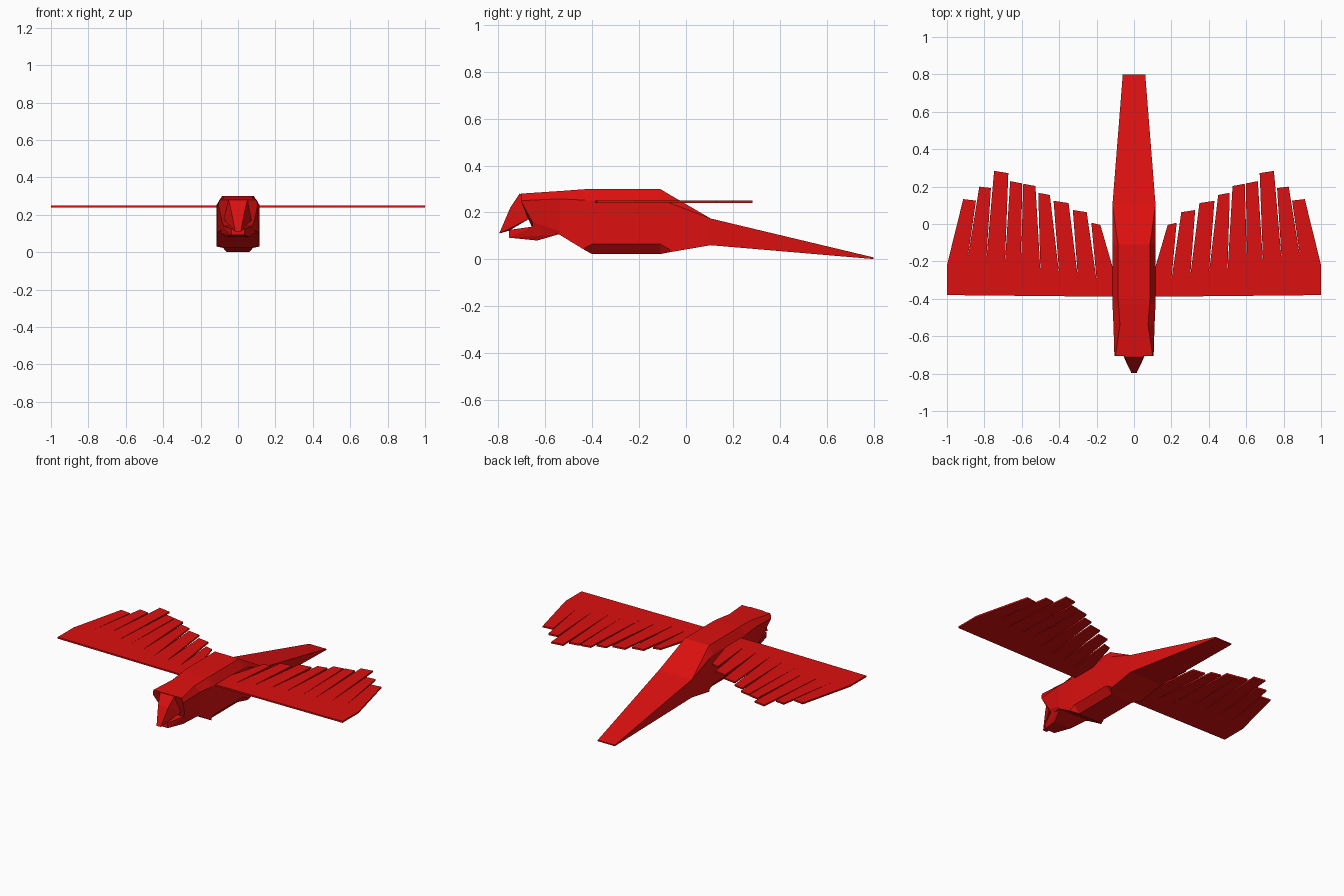
import bpy, bmesh

cube = bpy.data.objects.get("Cube")
if cube:
    bpy.data.objects.remove(cube)

red = bpy.data.materials.new("red")
red.use_nodes = True
red.diffuse_color = (0.72, 0.005, 0.005, 1)
red.node_tree.nodes["Principled BSDF"].inputs["Base Color"].default_value = red.diffuse_color


def finish(bm, name):
    bmesh.ops.remove_doubles(bm, verts=bm.verts, dist=0.0005)
    bmesh.ops.recalc_face_normals(bm, faces=bm.faces)
    mesh = bpy.data.meshes.new(name)
    bm.to_mesh(mesh)
    bm.free()
    mesh.materials.append(red)
    obj = bpy.data.objects.new(name, mesh)
    bpy.context.collection.objects.link(obj)
    return obj


def hull(name, points):
    """Convex solid from (half width, y, z) points mirrored in x."""
    bm = bmesh.new()
    for x, y, z in points:
        for side in (-1, 1):
            bm.verts.new((side * x, y, z))
    bmesh.ops.convex_hull(bm, input=bm.verts)
    return finish(bm, name)


def loft(name, stations):
    """Skin of mirrored cross-sections; a station is top y, bottom y, then (half width, z) pairs."""
    bm = bmesh.new()
    rings = []
    for y_top, y_low, *pairs in stations:
        right = [(x, y_top if i < 2 else y_low, z) for i, (x, z) in enumerate(pairs)]
        left = [(-x, y, z) for x, y, z in reversed(right)]
        rings.append([bm.verts.new(p) for p in right + left])
    for a, b in zip(rings, rings[1:]):
        for i in range(len(a)):
            j = (i + 1) % len(a)
            bm.faces.new((a[i], a[j], b[j], b[i]))
    bm.faces.new(rings[0])
    bm.faces.new(rings[-1])
    return finish(bm, name)


# Head, trunk and flat tail in one skin: top, shoulder, belly, keel
W = 0.115
loft("body", [
    (-0.705, -0.655, (0.1, 0.28), (0.105, 0.25), (0.085, 0.16), (0.07, 0.13)),
    (-0.54, -0.54, (0.075, 0.291), (0.11, 0.258), (0.11, 0.12), (0.11, 0.105)),
    (-0.43, -0.43, (0.083, 0.299), (W, 0.252), (W, 0.05), (W, 0.038)),
    (-0.40, -0.40, (0.085, 0.30), (W, 0.25), (W, 0.065), (0.075, 0.022)),
    (-0.11, -0.11, (0.085, 0.30), (W, 0.25), (W, 0.065), (0.075, 0.022)),
    (-0.07, -0.07, (0.091, 0.276), (W, 0.24), (W, 0.042), (W, 0.03)),
    (0.105, 0.105, (W, 0.174), (W, 0.174), (W, 0.06), (W, 0.06)),
    (0.80, 0.80, (0.06, 0.008), (0.06, 0.008), (0.06, 0.001), (0.06, 0.001)),
])

# Hooked beak and lower jaw
hull("beak", [(0.05, -0.71, 0.28), (0.036, -0.75, 0.22), (0.014, -0.797, 0.11),
              (0.02, -0.755, 0.122), (0.075, -0.665, 0.175), (0.06, -0.68, 0.27)])
hull("lower_jaw", [(0.035, -0.755, 0.125), (0.035, -0.755, 0.092), (0.06, -0.635, 0.08),
                   (0.1, -0.545, 0.106), (0.08, -0.65, 0.14), (0.09, -0.55, 0.15)])

# Wings: slot roots between feathers, and feather tips (inner x, outer x, inner y)
roots = [(0.1, -0.28), (0.2, -0.3), (0.3, -0.285), (0.4, -0.27), (0.5, -0.255), (0.605, -0.23),
         (0.69, -0.21), (0.79, -0.2), (0.89, -0.19), (1.0, -0.22)]
tips = [(0.18, 0.228, -0.005), (0.253, 0.327, 0.063), (0.35, 0.43, 0.112), (0.45, 0.512, 0.155),
        (0.527, 0.592, 0.203), (0.598, 0.662, 0.217), (0.672, 0.748, 0.272), (0.765, 0.827, 0.192),
        (0.845, 0.913, 0.125)]


def wing(name, side):
    bm = bmesh.new()
    z = 0.245

    def vert(x, y):
        return bm.verts.new((side * x, y, z))

    back = [vert(x, y) for x, y in roots]
    front = [vert(x, -0.39 + 0.01 * x) for x, _ in roots]
    for i, (x_in, x_out, y) in enumerate(tips):
        bm.faces.new((front[i], front[i + 1], back[i + 1], back[i]))
        rise = 0.012 if side * side and x_out < 0.8 else 0.008
        bm.faces.new((back[i], back[i + 1], vert(x_out, y + rise), vert(x_in, y)))
    obj = finish(bm, name)
    thick = obj.modifiers.new("thickness", "SOLIDIFY")
    thick.thickness = 0.01
    thick.offset = 0


wing("left_wing", 1)
wing("right_wing", -1)
